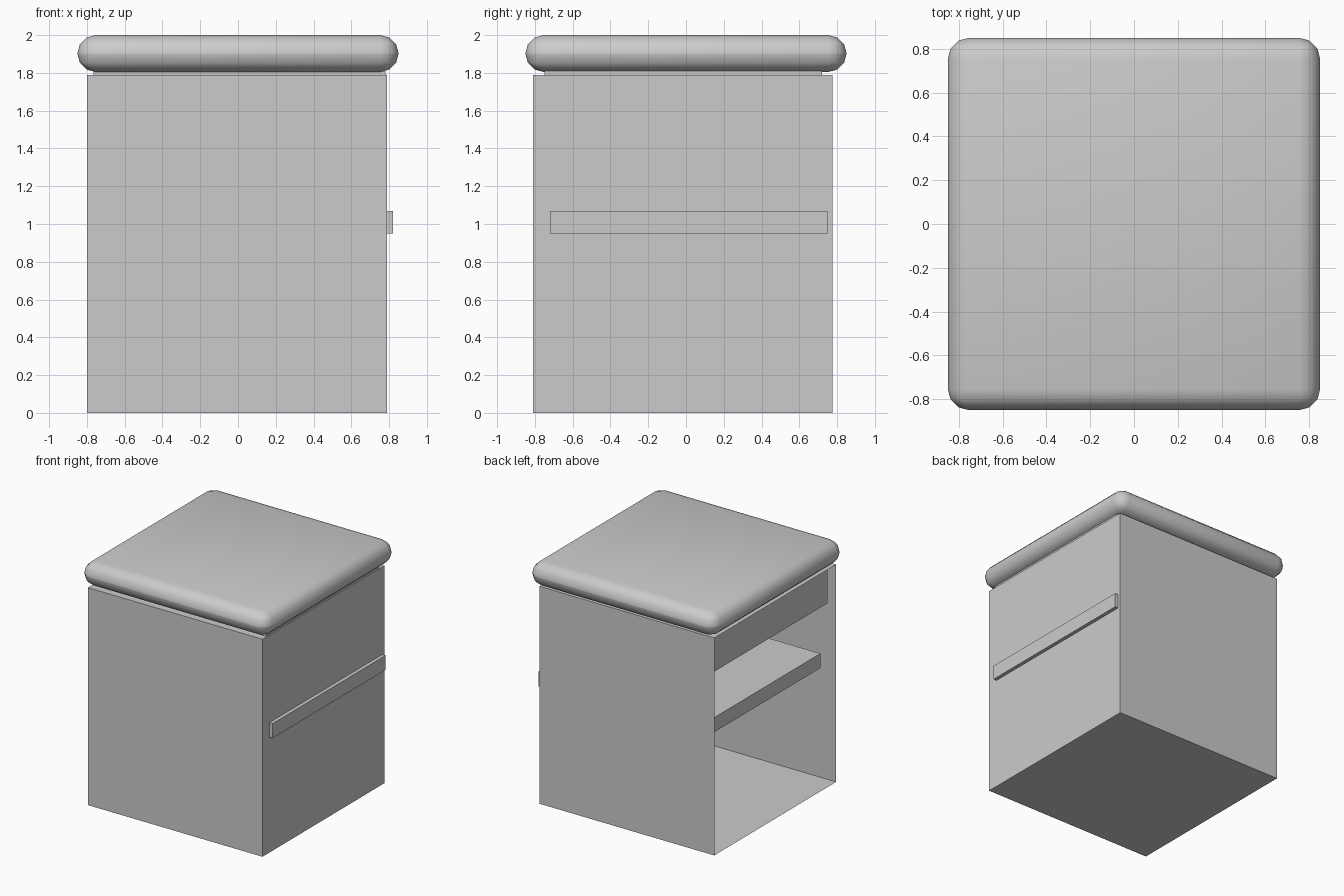
import bpy, bmesh
from mathutils import Vector

if "Cube" in bpy.data.objects:
    bpy.data.objects.remove(bpy.data.objects["Cube"])


def box(name, lo, hi, open_dir=None, bevel=0.0):
    """Box between two corners; optionally remove one side or round the edges."""
    lo, hi = Vector(lo), Vector(hi)
    bm = bmesh.new()
    bmesh.ops.create_cube(bm, size=1)
    bmesh.ops.scale(bm, vec=hi - lo, verts=bm.verts)
    bmesh.ops.translate(bm, vec=(lo + hi) / 2, verts=bm.verts)
    if open_dir:
        bm.normal_update()
        side = [f for f in bm.faces if f.normal.dot(Vector(open_dir)) > 0.9]
        bmesh.ops.delete(bm, geom=side, context='FACES_ONLY')
    if bevel:
        bmesh.ops.bevel(bm, geom=bm.edges[:], offset=bevel, segments=3,
                        profile=0.5, affect='EDGES')
        for f in bm.faces:
            f.smooth = True
    mesh = bpy.data.meshes.new(name)
    bm.to_mesh(mesh)
    bm.free()
    obj = bpy.data.objects.new(name, mesh)
    bpy.context.collection.objects.link(obj)
    return obj


# Thin-walled cabinet shell, open on the left (-x) side
box("cabinet_body", (-0.80, -0.81, 0.0), (0.79, 0.775, 1.79), open_dir=(-1, 0, 0))

# Shelf board, its far edge pokes through the right wall
box("shelf", (-0.72, -0.72, 0.95), (0.82, 0.75, 1.07))

# Drawer block under the top, slightly proud of the shell
box("drawer", (-0.765, -0.75, 1.485), (0.78, 0.72, 1.81))

# Rounded cushion-like top
box("top_board", (-0.85, -0.85, 1.805), (0.85, 0.85, 2.0), bevel=0.096)
